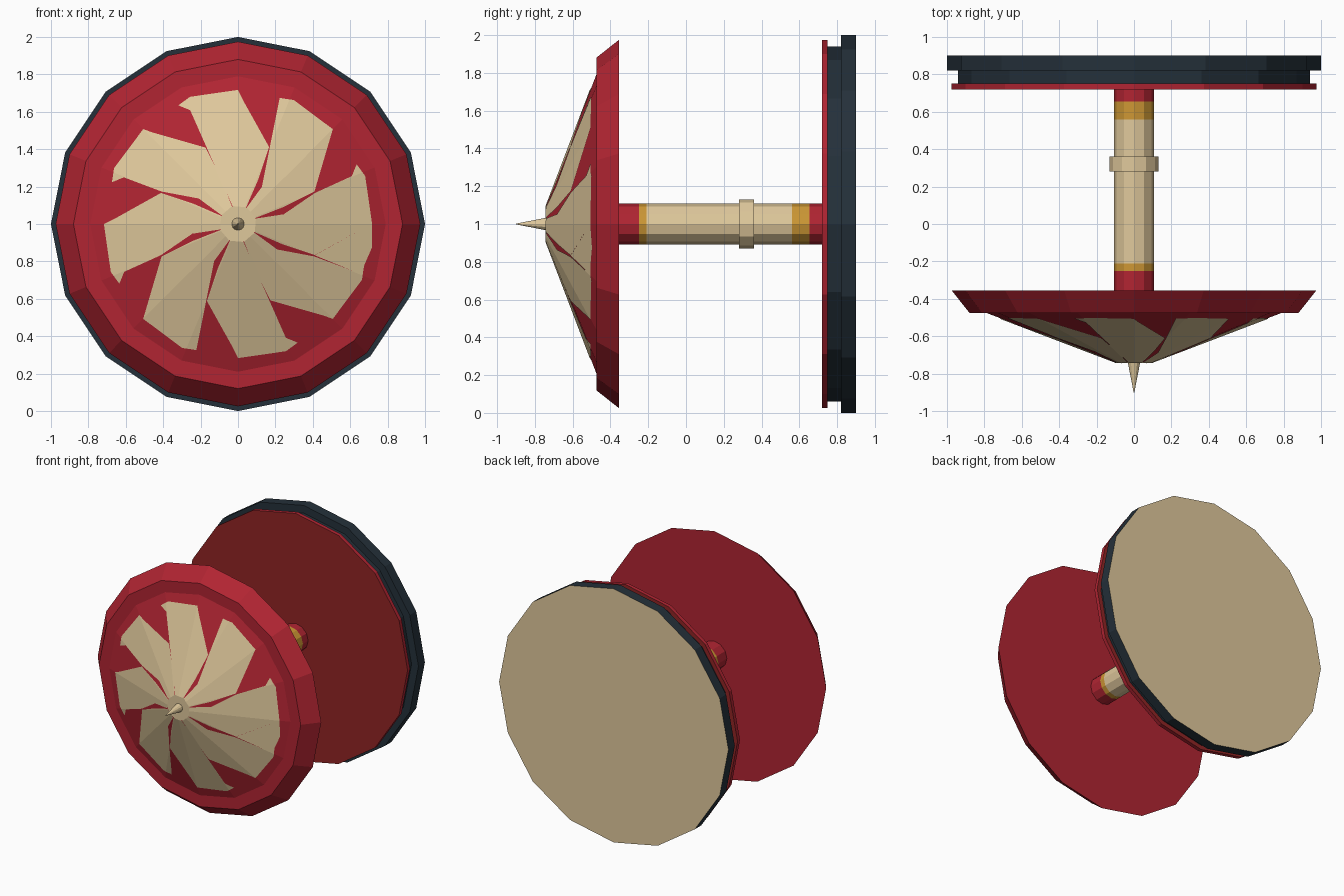
import bpy, bmesh, math
from mathutils import Vector

if "Cube" in bpy.data.objects:
    bpy.data.objects.remove(bpy.data.objects["Cube"])

def mat(name, col):
    m = bpy.data.materials.new(name)
    m.diffuse_color = (*col, 1)
    m.use_nodes = True
    m.node_tree.nodes["Principled BSDF"].inputs["Base Color"].default_value = m.diffuse_color
    return m

RED = mat("red", (0.44, 0.018, 0.032))
DARK_RED = mat("dark red", (0.28, 0.018, 0.018))
NAVY = mat("navy", (0.018, 0.030, 0.042))
CREAM = mat("cream", (0.74, 0.58, 0.33))
GOLD = mat("gold", (0.61, 0.31, 0.035))

def finish(bm, name, mats):
    me = bpy.data.meshes.new(name)
    bm.to_mesh(me)
    bm.free()
    for m in mats:
        me.materials.append(m)
    ob = bpy.data.objects.new(name, me)
    bpy.context.collection.objects.link(ob)
    return ob

def at(r, a, y):
    """Point at radius r, a degrees clockwise from the top, depth y."""
    a = math.radians(a)
    return Vector((r * math.sin(a), y, 1 + r * math.cos(a)))

def lathe(name, profile, sides, mats, bands=None, front=0, back=0):
    """Flat-sided solid around the y axis from (y, radius) pairs, capped at both ends."""
    bm = bmesh.new()
    rings = [[bm.verts.new(at(r, 360 * i / sides, y)) for i in range(sides)] for y, r in profile]
    for k in range(len(rings) - 1):
        for i in range(sides):
            j = (i + 1) % sides
            f = bm.faces.new((rings[k][i], rings[k][j], rings[k + 1][j], rings[k + 1][i]))
            f.material_index = bands[k] if bands else 0
    bm.faces.new(rings[0]).material_index = front
    bm.faces.new(rings[-1]).material_index = back
    bmesh.ops.recalc_face_normals(bm, faces=bm.faces)
    return finish(bm, name, mats)

# Front shield: bevelled rim, flat step, shallow cone with a cream hub
Y0, R0, Y1, R1 = -0.738, 0.10, -0.475, 0.79
lathe("front_shield", [(Y0, R0), (Y1, R1), (Y1, 0.88), (-0.355, 0.975)], 16,
      [RED, CREAM], front=1)
lathe("front_spike", [(-0.90, 0.002), (-0.73, 0.035)], 12, [CREAM])

# Axle with coloured bands, and its collar
lathe("axle", [(-0.36, 0.108), (-0.25, 0.108), (-0.21, 0.108), (0.56, 0.108),
               (0.655, 0.108), (0.725, 0.108)], 12, [RED, GOLD, CREAM], bands=[0, 1, 2, 1, 0])
lathe("axle_collar", [(0.28, 0.13), (0.36, 0.13)], 12, [CREAM])

# Back wheel: thin red plate, narrow drum, wide rim with a cream back
lathe("inner_plate", [(0.72, 0.975), (0.75, 0.975)], 16, [DARK_RED, RED], bands=[1])
lathe("back_wheel", [(0.745, 0.94), (0.82, 0.94), (0.82, 1.0), (0.90, 1.0)], 16,
      [NAVY, CREAM], back=1)

# Painted swirl blades, cut at the cone's edges and laid on its facets
blade = [(0.10, -17), (0.25, -12), (0.444, -22), (0.66, -22.8), (0.71, -26.7), (0.727, -20.7),
         (0.717, 0), (0.663, 2.3), (0.444, 22), (0.258, 24.5), (0.10, 26)]
bridge = [(0.444, 22.2), (0.663, 2.3), (0.717, 0), (0.727, 10), (0.71, 18.3), (0.66, 22.2)]
bm = bmesh.new()
for n in range(8):
    bm.faces.new([bm.verts.new(at(r, a + 45 * n, 0)) for r, a in blade])
bm.faces.new([bm.verts.new(at(r, a + 90, 0)) for r, a in bridge])
bmesh.ops.triangulate(bm, faces=bm.faces[:])
for n in range(8):
    a = math.radians(22.5 * n)
    bmesh.ops.bisect_plane(bm, geom=bm.verts[:] + bm.edges[:] + bm.faces[:], dist=1e-5,
                           plane_co=(0, 0, 1), plane_no=(math.cos(a), 0, -math.sin(a)))
half = math.radians(11.25)
for v in bm.verts:
    x, z = v.co.x, v.co.z - 1
    ang = math.atan2(x, z) % (2 * half)
    r = math.hypot(x, z) * math.cos(ang - half) / math.cos(half)
    v.co.y = Y0 + (r - R0) / (R1 - R0) * (Y1 - Y0) - 0.004
bm.normal_update()
for f in bm.faces:
    if f.normal.y > 0:
        f.normal_flip()
finish(bm, "swirl_blades", [CREAM])
